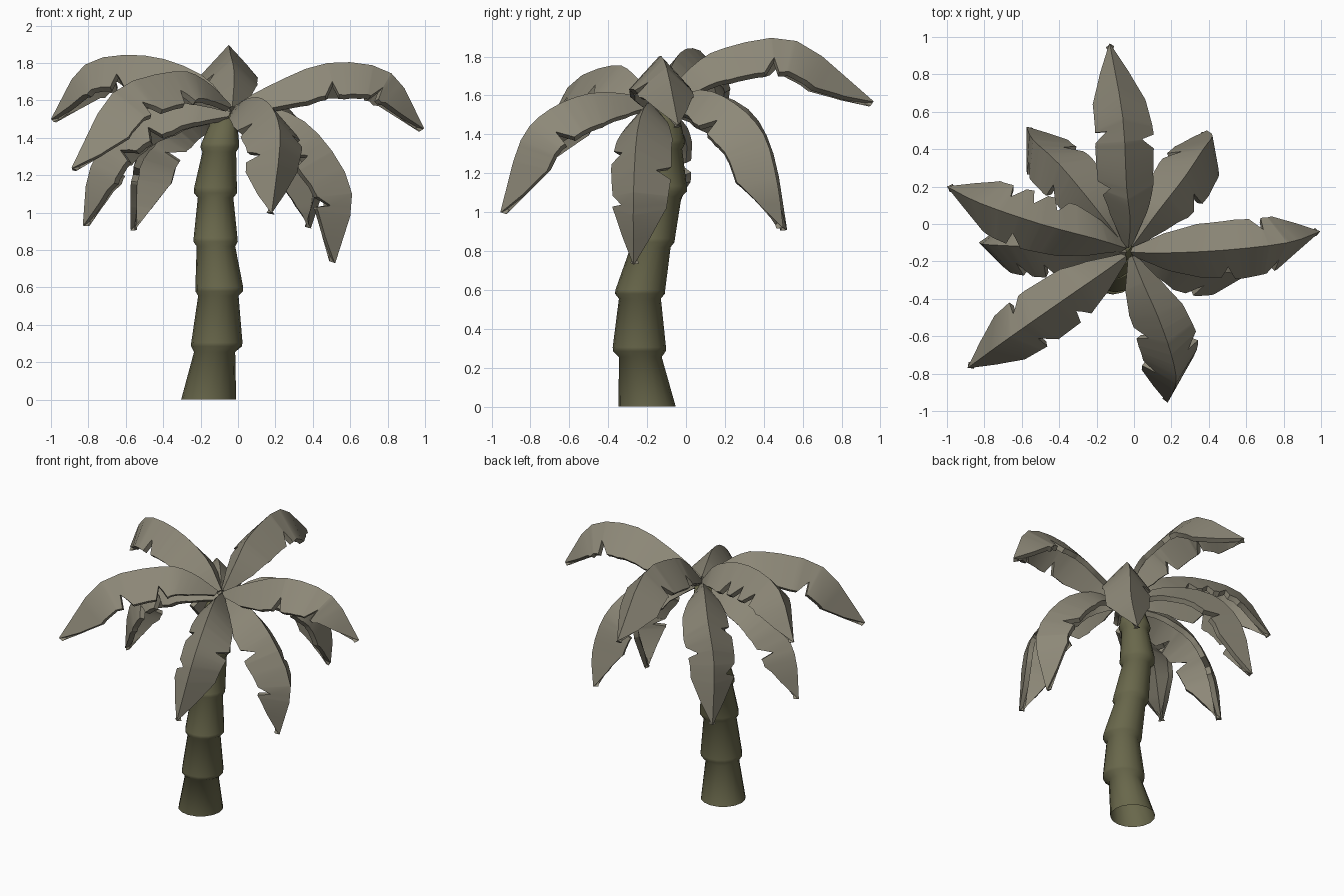
import bpy, bmesh, math
from mathutils import Vector

if "Cube" in bpy.data.objects:
    bpy.data.objects.remove(bpy.data.objects["Cube"])


def material(name, rgb):
    m = bpy.data.materials.new(name)
    m.diffuse_color = (*rgb, 1)
    m.use_nodes = True
    m.node_tree.nodes["Principled BSDF"].inputs["Base Color"].default_value = m.diffuse_color
    return m


LEAF = material("dusty_leaf", (0.27, 0.25, 0.19))
BARK = material("olive_bark", (0.14, 0.136, 0.07))


def finish(name, bm, mat, angle):
    me = bpy.data.meshes.new(name)
    bm.to_mesh(me)
    bm.free()
    ob = bpy.data.objects.new(name, me)
    bpy.context.collection.objects.link(ob)
    me.materials.append(mat)
    bpy.ops.object.select_all(action='DESELECT')
    ob.select_set(True)
    bpy.context.view_layer.objects.active = ob
    bpy.ops.object.shade_smooth_by_angle(angle=math.radians(angle))
    return ob


def lerp(keys, t):
    """Piecewise linear lookup in a list of (t, value)."""
    for (a, va), (b, vb) in zip(keys, keys[1:]):
        if t <= b:
            return va + (vb - va) * max(0, (t - a) / (b - a))
    return keys[-1][1]


def smooth_path(path, steps=3):
    """Rounded curve through the given points."""
    p = [Vector(v) for v in path]
    p = [2 * p[0] - p[1]] + p + [2 * p[-1] - p[-2]]
    out = []
    for a, b, c, d in zip(p, p[1:], p[2:], p[3:]):
        for k in range(steps):
            t = k / steps
            out.append(.5 * (2 * b + (c - a) * t + (2 * a - 5 * b + 4 * c - d) * t * t
                             + (3 * b - a - 3 * c + d) * t ** 3))
    return out + [p[-2]]


# Trunk: stacked tapering segments with flared collars (x, y, z, radius)
rings = [(-.157, -.2, 0, .147), (-.125, -.235, .255, .11), (-.115, -.24, .285, .136),
         (-.113, -.24, .305, .137), (-.105, -.237, .555, .108), (-.1, -.237, .58, .128),
         (-.1, -.235, .6, .128), (-.118, -.182, .82, .103), (-.12, -.178, .845, .119),
         (-.12, -.174, .865, .117), (-.12, -.118, 1.08, .095), (-.12, -.112, 1.105, .116),
         (-.12, -.11, 1.135, .114), (-.1, -.11, 1.325, .09), (-.098, -.11, 1.35, .104),
         (-.095, -.108, 1.37, .101), (-.068, -.1, 1.53, .058)]
SIDES = 16
bm = bmesh.new()
loops = []
for x, y, z, r in rings:
    loops.append([bm.verts.new((x + r * math.cos(k * math.tau / SIDES),
                                y + r * math.sin(k * math.tau / SIDES), z))
                  for k in range(SIDES)])
for lo, hi in zip(loops, loops[1:]):
    for k in range(SIDES):
        n = (k + 1) % SIDES
        bm.faces.new((lo[k], lo[n], hi[n], hi[k]))
bm.faces.new(loops[-1])
finish("trunk", bm, BARK, 80)

# Frond half width along its length
WIDTH = [(0, .025), (.13, .1), (.28, .145), (.5, .158), (.78, .14), (.9, .075), (1, .003)]


def notch_factor(notches, t):
    keys = [(0, 1)]
    for n in notches:
        keys += [(n - .06, 1), (n, .6), (n + .02, 1.02)]
    return lerp(keys + [(1, 1)], t)


def frond(name, path, right, left):
    """Roof-shaped leaf along a ridge path, with V notches on each edge."""
    pts = smooth_path(path)
    dist = [0]
    for a, b in zip(pts, pts[1:]):
        dist.append(dist[-1] + (b - a).length)
    ridge = [(d / dist[-1], p) for d, p in zip(dist, pts)]
    out = pts[-1] - pts[0]
    side = Vector((out.y, -out.x, 0)).normalized()
    stations = {round(t, 3) for t, _ in ridge} | {t for t, _ in WIDTH}
    for n in right + left:
        stations |= {round(n - .06, 3), n, round(n + .02, 3)}
    bm = bmesh.new()
    rows = []
    for t in sorted(stations):
        p = lerp(ridge, t)
        tan = (lerp(ridge, min(1, t + .08)) - lerp(ridge, max(0, t - .08))).normalized()
        up = side.cross(tan).normalized()
        row = [bm.verts.new(p)]
        for sgn, notches in ((1, right), (-1, left)):
            w = lerp(WIDTH, t) * notch_factor(notches, t)
            row.append(bm.verts.new(p + side * sgn * w - up * w * 1.08))
        rows.append(row)
    for (c, r, l), (c2, r2, l2) in zip(rows, rows[1:]):
        bm.faces.new((c, r, r2, c2))
        bm.faces.new((c, c2, l2, l))
    ob = finish(name, bm, LEAF, 30)
    mod = ob.modifiers.new("thickness", 'SOLIDIFY')
    mod.thickness = .035
    mod.offset = -1
    bpy.ops.object.modifier_apply(modifier=mod.name)
    bpy.ops.object.shade_smooth_by_angle(angle=math.radians(30))


# Fronds: ridge path, right-edge notches, left-edge notches (looking outward)
frond("frond_right", [(-.02, -.15, 1.57), (.15, -.155, 1.67), (.48, -.14, 1.8),
                      (.82, -.1, 1.745), (.995, -.04, 1.45)], [.44, .72], [.64])
frond("frond_back", [(-.03, -.13, 1.57), (-.02, .02, 1.74), (-.04, .2, 1.845),
                     (-.06, .57, 1.88), (-.13, .965, 1.57)], [.52], [.3, .58])
frond("frond_back_left", [(-.04, -.13, 1.55), (-.2, .08, 1.62), (-.4, .32, 1.53),
                          (-.54, .45, 1.3), (-.575, .52, .91)], [.62], [.45, .75])
frond("frond_back_right", [(-.01, -.12, 1.55), (.13, .07, 1.63), (.27, .25, 1.56),
                           (.37, .4, 1.4), (.42, .47, 1.15), (.39, .5, .92)], [.4], [.62])
frond("frond_low_right", [(-.01, -.15, 1.53), (.2, -.2, 1.56), (.43, -.25, 1.42),
                          (.61, -.27, 1.1), (.52, -.27, .73)], [.45, .75], [.55])
frond("frond_front", [(-.01, -.17, 1.57), (.05, -.32, 1.61), (.13, -.5, 1.61),
                      (.2, -.7, 1.53), (.225, -.85, 1.37), (.18, -.955, 1.0)], [.42, .7], [.55])
frond("frond_front_left", [(-.04, -.17, 1.58), (-.18, -.27, 1.71), (-.34, -.38, 1.755),
                           (-.67, -.61, 1.64), (-.89, -.77, 1.24)], [.6], [.34, .56])
frond("frond_left", [(-.04, -.13, 1.57), (-.2, -.08, 1.74), (-.5, 0, 1.84),
                     (-.82, .11, 1.79), (-1.0, .2, 1.5)], [.38, .5, .62], [.55])
frond("frond_low_left", [(-.04, -.15, 1.54), (-.3, -.14, 1.6), (-.6, -.12, 1.5),
                         (-.79, -.11, 1.24), (-.83, -.1, .93)], [.7], [.4, .6])
